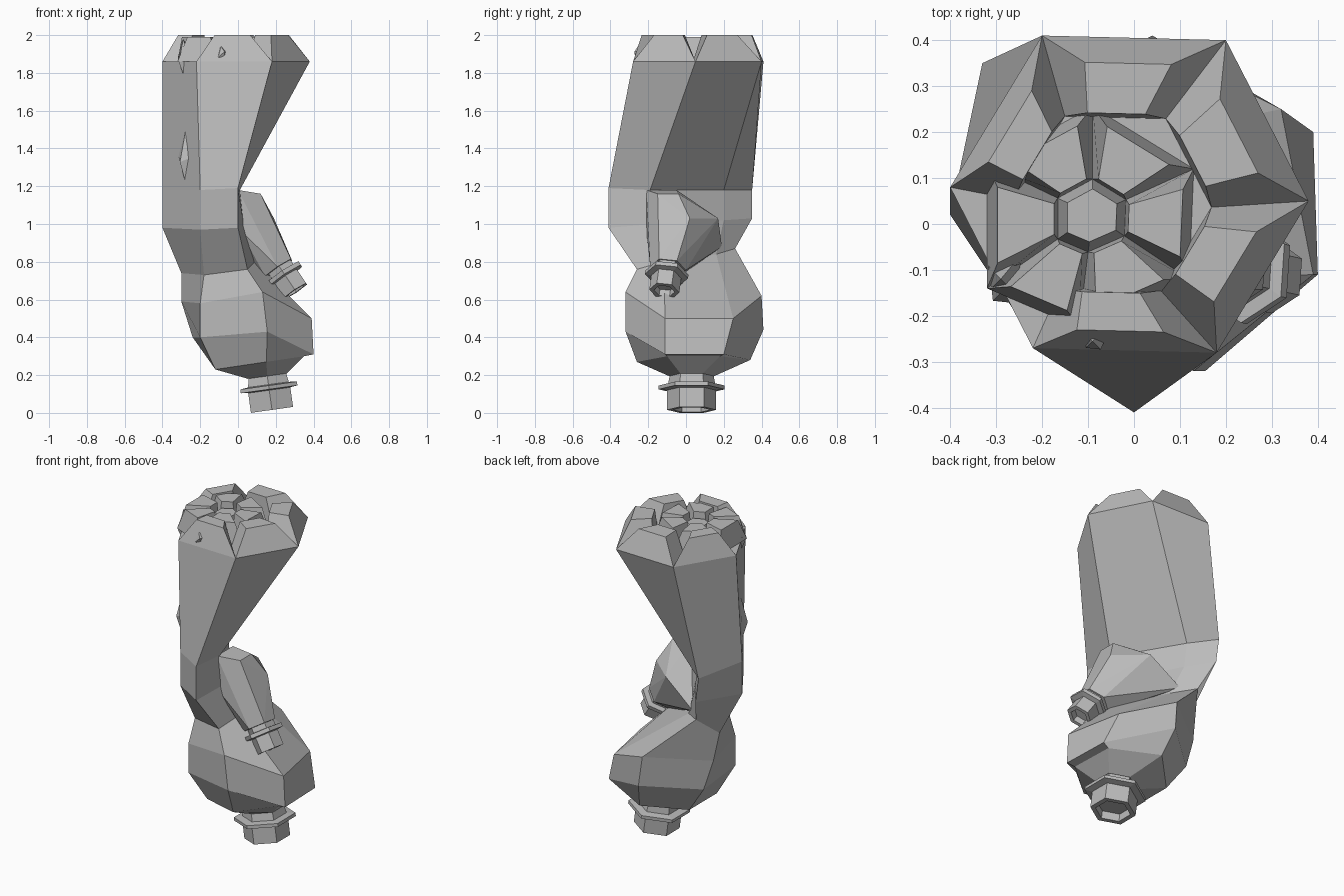
import bpy, bmesh, math
from mathutils import Vector

if "Cube" in bpy.data.objects:
    bpy.data.objects.remove(bpy.data.objects["Cube"])

grey = bpy.data.materials.new("stone grey")
grey.diffuse_color = (0.5, 0.5, 0.5, 1)
grey.use_nodes = True
grey.node_tree.nodes["Principled BSDF"].inputs["Base Color"].default_value = grey.diffuse_color


def finish(name, bm):
    bmesh.ops.recalc_face_normals(bm, faces=bm.faces)
    me = bpy.data.meshes.new(name)
    bm.to_mesh(me)
    bm.free()
    me.materials.append(grey)
    ob = bpy.data.objects.new(name, me)
    bpy.context.collection.objects.link(ob)
    return ob


def loft(name, rings, caps=True):
    bm = bmesh.new()
    vs = [[bm.verts.new(p) for p in r] for r in rings]
    n = len(rings[0])
    for a, b in zip(vs, vs[1:]):
        for i in range(n):
            j = (i + 1) % n
            bm.faces.new((a[i], a[j], b[j], b[i]))
    if caps:
        bm.faces.new(vs[0])
        bm.faces.new(vs[-1])
    return finish(name, bm)


def hull(name, points):
    bm = bmesh.new()
    for p in points:
        bm.verts.new(p)
    res = bmesh.ops.convex_hull(bm, input=bm.verts)
    junk = {e for e in res["geom_interior"] + res["geom_unused"] if isinstance(e, bmesh.types.BMVert)}
    bmesh.ops.delete(bm, geom=list(junk), context='VERTS')
    bmesh.ops.dissolve_limit(bm, angle_limit=0.02, verts=bm.verts, edges=bm.edges)
    return finish(name, bm)


def hexring(center, axis, r, start):
    a = Vector(axis).normalized()
    u = Vector((0, 1, 0))
    u = (u - a * u.dot(a)).normalized()
    w = a.cross(u)
    return [Vector(center) + r * (u * math.cos(t) + w * math.sin(t))
            for t in (start + k * math.pi / 3 for k in range(6))]


def fitting(name, base, axis, profile):
    # six-sided turned profile of (radius, distance along axis)
    a = Vector(axis).normalized()
    return loft(name, [hexring(Vector(base) + a * h, a, r, 0) for r, h in profile])


# Main trunk: corners run front left, front right, right, back right, back left, left
top = [(-.22, -.27, 1.86), (.18, -.28, 1.86), (.38, .05, 1.86),
       (.20, .40, 1.86), (-.20, .41, 1.86), (-.40, .08, 1.86)]
trunk = [
    top,
    [(-.20, -.28, 1.18), (0, -.41, 1.19), (.01, -.19, 1.18),
     (-.22, .20, 1.18), (-.33, .35, 1.18), (-.40, .02, 1.18)],
    [(-.20, -.28, .97), (0, -.41, .98), (.03, -.17, 1.0),
     (-.20, .20, 1.02), (-.31, .35, 1.03), (-.40, .02, .98)],
    [(-.18, -.165, .73), (.05, -.26, .76), (.09, -.12, .80),
     (-.13, .16, .84), (-.25, .26, .87), (-.30, .10, .74)],
    [(-.20, -.20, .58), (.13, -.32, .64), (.39, -.11, .50),
     (.32, .25, .50), (.02, .40, .62), (-.30, .16, .59)],
    [(-.20, -.20, .40), (.155, -.32, .43), (.40, -.11, .31),
     (.39, .20, .31), (.04, .41, .44), (-.24, .17, .40)],
    [(-.12, -.13, .23), (.15, -.26, .27), (.35, -.10, .30),
     (.34, .18, .30), (.08, .34, .28), (-.12, .14, .23)],
    hexring((.155, .03, .195), (-.14, 0, 1), .12, 0),
]
# match the last ring to the trunk corners by angle
trunk[-1] = sorted(trunk[-1], key=lambda p: (math.atan2(p.y - .03, p.x - .155) + math.radians(170)) % math.tau)
loft("trunk", trunk)


# Crown of faceted blocks, split by grooves that start at the rim corners
def block(name, o0, o1, i0, i1, low, high, keep, slope):
    base = [Vector((p.x, p.y, low)) for p in (o0, o1, i1, i0)]
    ends = ((o0.lerp(i0, slope), o1.lerp(i1, slope)), (i0.lerp(o0, .05), i1.lerp(o1, .05)))
    tops = []
    for p, q in ends:
        m = (p + q) / 2
        tops.append((m.lerp(p, keep), m.lerp(q, keep)))
    cap = [tops[0][0], tops[0][1], tops[1][1], tops[1][0]]
    return loft(name, [base, [Vector((p.x, p.y, high)) for p in cap]])


core = Vector((-.09, .02, 0))
rim = [Vector((x, y, 0)) for x, y, z in top]
inner = [core.lerp(p, .55) for p in rim]
for k, slope in enumerate((.32, .36, .36, .32, .32)):
    block(f"crown_block_{k + 1}", rim[k], rim[k + 1], inner[k], inner[k + 1], 1.86, 2.0, .55, slope)

# Inner cluster of blocks, turned so that a corner points to the back
cluster = [Vector((x, y, 0)) for x, y in
           ((-.32, -.14), (-.12, -.225), (.12, -.12), (.13, .12), (-.09, .255), (-.32, .13))]
hub = [core.lerp(p, .33) for p in cluster]
for k in range(6):
    j = (k + 1) % 6
    block(f"inner_crown_block_{k + 1}", cluster[k], cluster[j], hub[k], hub[j], 1.86, 1.99, .68, .15)
loft("crown_hub", [[core.lerp(p, s) + Vector((0, 0, z)) for p in cluster]
                   for s, z in ((.33, 1.86), (.24, 1.96))])

# Bottom outlet: neck, flange and hollow pipe end
fitting("bottom_outlet", (.18, .03, .016), (-.14, 0, 1),
        [(.10, .05), (.10, 0), (.13, 0), (.13, .105), (.175, .11),
         (.175, .13), (.125, .135), (.11, .22)])

# Side limb ending in a smaller outlet
end_axis = (-.55, .12, .83)
end = (.215, -.095, .765)
limb = [(0, -.21, 1.18), (0, -.05, 1.18), (.12, -.15, 1.16), (.12, -.04, 1.16),
        (.19, .02, 1.03), (.02, .17, 1.03), (-.18, .19, .88), (.02, 0, .86), (.01, -.21, .97)]
hull("side_limb", limb + hexring(end, end_axis, .095, 0))
fitting("side_outlet", (.305, -.115, .645), end_axis,
        [(.055, .04), (.055, 0), (.08, 0), (.08, .09), (.115, .095),
         (.115, .118), (.08, .12), (.08, .15)])

# Thin shards breaking out of the left and front faces
for name, x, y, z0, z1, w in (("left_shard", -.275, -.135, 1.13, 1.51, .04),
                              ("rim_shard", -.29, -.12, 1.74, 1.98, .028),
                              ("front_chip", -.09, -.255, 1.87, 1.94, .018)):
    zm = z0 + (z1 - z0) * .6
    hull(name, [(x, y, z1), (x + .02, y, z0), (x - w, y + w, zm), (x + w, y - w, zm),
                (x - w * .8, y - w * .8, zm - .03), (x + .05, y + .06, zm)])
